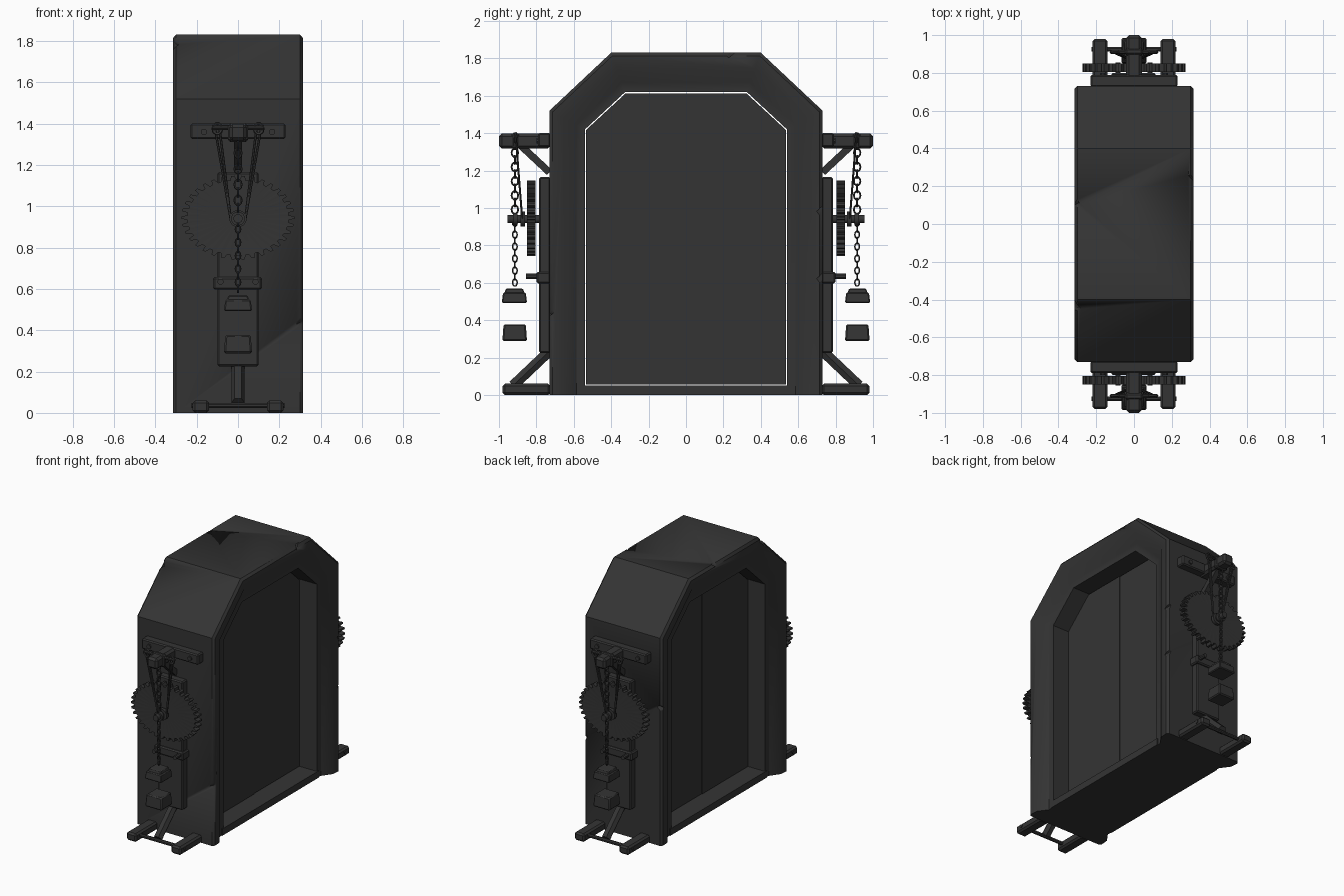
import bpy, bmesh, math
from mathutils import Vector, Matrix

if "Cube" in bpy.data.objects:
    bpy.data.objects.remove(bpy.data.objects["Cube"])

mat = bpy.data.materials.new("dark iron grey")
mat.diffuse_color = (0.034, 0.034, 0.034, 1)
mat.use_nodes = True
mat.node_tree.nodes["Principled BSDF"].inputs["Base Color"].default_value = mat.diffuse_color


def finish(name, bm, mirror=True):
    """Turn a bmesh in world coordinates into an object, mirrored front to back."""
    bmesh.ops.recalc_face_normals(bm, faces=bm.faces)
    me = bpy.data.meshes.new(name)
    bm.to_mesh(me)
    bm.free()
    me.materials.append(mat)
    ob = bpy.data.objects.new(name, me)
    bpy.context.collection.objects.link(ob)
    bpy.ops.object.select_all(action='DESELECT')
    ob.select_set(True)
    bpy.context.view_layer.objects.active = ob
    bpy.ops.object.shade_smooth_by_angle(angle=math.radians(35))
    if mirror:
        m = ob.modifiers.new("other_side", 'MIRROR')
        m.use_axis = (False, True, False)
        m.use_mirror_merge = False
    return ob


def add_box(bm, x0, x1, y0, y1, z0, z1, taper=1.0, bevel=0.0):
    r = bmesh.ops.create_cube(bm, size=1)
    for v in r['verts']:
        k = taper if v.co.z > 0 else 1
        v.co = ((x0 + x1) / 2 + v.co.x * (x1 - x0) * k,
                (y0 + y1) / 2 + v.co.y * (y1 - y0) * k,
                (z0 + z1) / 2 + v.co.z * (z1 - z0))
    if bevel:
        es = list({e for v in r['verts'] for e in v.link_edges})
        bmesh.ops.bevel(bm, geom=es, offset=bevel, segments=1, affect='EDGES')


def box(name, *a, mirror=True, **k):
    bm = bmesh.new()
    add_box(bm, *a, **k)
    return finish(name, bm, mirror)


def add_rod(bm, p, q, r, n=8):
    p, q = Vector(p), Vector(q)
    d = q - p
    m = Matrix.Translation((p + q) / 2) @ d.to_track_quat('Z', 'Y').to_matrix().to_4x4()
    m = m @ Matrix.Rotation(math.pi / n, 4, 'Z')
    bmesh.ops.create_cone(bm, cap_ends=True, segments=n, radius1=r, radius2=r,
                          depth=d.length, matrix=m)


def rods(name, items, n=8):
    bm = bmesh.new()
    for p, q, r in items:
        add_rod(bm, p, q, r, n)
    return finish(name, bm)


def add_link(bm, c, rx, rz, t, turned, n=10, k=5):
    """Oval ring standing upright; turned swaps its plane."""
    rows = []
    for i in range(n):
        a = math.tau * i / n
        row = []
        for j in range(k):
            b = math.tau * j / k
            u = math.cos(a) * (rx + t * math.cos(b))
            w = math.sin(a) * (rz + t * math.cos(b))
            s = t * math.sin(b)
            row.append(bm.verts.new(Vector(c) + Vector((s, u, w) if turned else (u, s, w))))
        rows.append(row)
    for i in range(n):
        for j in range(k):
            bm.faces.new((rows[i][j], rows[(i + 1) % n][j],
                          rows[(i + 1) % n][(j + 1) % k], rows[i][(j + 1) % k]))


# Stone arch: moulded section swept along the gate outline
outer = [(-.73, 0), (-.73, 1.52), (-.40, 1.83), (.40, 1.83), (.73, 1.52), (.73, 0)]
inner = [(-.54, 0), (-.54, 1.42), (-.325, 1.62), (.325, 1.62), (.54, 1.42), (.54, 0)]
section = [(0, -.30), (0, .30), (.08, .315), (.40, .31), (.76, .26), (1, .26),
           (1, -.26), (.76, -.26), (.40, -.31), (.08, -.315)]
bm = bmesh.new()
rings = [[bm.verts.new((x, o[0] + (i[0] - o[0]) * t, o[1] + (i[1] - o[1]) * t))
          for t, x in section] for o, i in zip(outer, inner)]
for a, b in zip(rings, rings[1:]):
    for j in range(len(section)):
        k = (j + 1) % len(section)
        bm.faces.new((a[j], a[k], b[k], b[j]))
bm.faces.new(rings[0])
bm.faces.new(rings[-1])
arch = finish("stone_arch", bm, False)

# Chips knocked out of the arch edges
bm = bmesh.new()
for c in [(-.33, -.75, 1.56), (.33, .75, .98), (.33, .75, .62), (.335, .23, 1.85),
          (-.335, .10, 1.85), (-.33, -.45, 1.80), (-.33, .75, 1.0), (.33, -.75, .45)]:
    bmesh.ops.create_cube(bm, size=.07, matrix=Matrix.Translation(c)
                          @ Matrix.Rotation(.7, 4, 'X') @ Matrix.Rotation(.6, 4, 'Z'))
cutter = finish("chip_cutter", bm, False)
cutter.hide_render = True
m = arch.modifiers.new("chips", 'BOOLEAN')
m.operation, m.object, m.solver = 'DIFFERENCE', cutter, 'EXACT'
bpy.context.view_layer.objects.active = arch
bpy.ops.object.modifier_apply(modifier="chips")
bpy.data.objects.remove(cutter)

# Threshold and the two door leaves
box("threshold", -.265, .265, -.56, .56, 0, .05, mirror=False)
for name, s, d in (("front_door_leaf", -1, .13), ("back_door_leaf", 1, .125)):
    bm = bmesh.new()
    pts = [(0, .055), (.534, .055), (.534, 1.417), (.322, 1.613), (0, 1.613)]
    f = bm.faces.new([bm.verts.new((-d, s * y, z)) for y, z in pts])
    ex = bmesh.ops.extrude_face_region(bm, geom=[f])
    for v in ex['geom']:
        if isinstance(v, bmesh.types.BMVert):
            v.co.x = d
    finish(name, bm, False)

# Wall plate and cross bars (front side, mirrored to the back)
box("wall_plate", -.10, .10, -.785, -.725, .225, 1.165, bevel=.008)
box("upper_cross_bar", -.23, .23, -.79, -.725, 1.325, 1.40, bevel=.008)
box("lower_cross_bar", -.12, .115, -.80, -.725, .597, .657, bevel=.008)
rods("bar_bolts", [((x, -.78, 1.36), (x, -.80, 1.36), .016) for x in (-.165, .165)])
rods("lower_pegs", [((x, -.78, .635), (x, -.855, .635), .015) for x in (-.085, .085)])

# Hoist beam with iron band and braces
box("hoist_beam", -.042, .042, -1.0, -.725, 1.317, 1.397, bevel=.015)
box("beam_band", -.048, .048, -.932, -.892, 1.310, 1.403, bevel=.012)
rods("upper_brace", [((0, -.73, 1.19), (0, -.88, 1.33), .027)], 4)
rods("lower_brace", [((0, -.735, .23), (0, -.925, .05), .032)], 6)

# Feet and their tie rod
bm = bmesh.new()
for s in (-1, 1):
    add_box(bm, s * .18 - .04, s * .18 + .04, -.98, -.725, 0, .06, bevel=.012)
finish("feet", bm)
rods("foot_tie_rod", [((-.225, -.925, .035), (.225, -.925, .035), .013)])

# Oval gear wheel
teeth, bm = 34, bmesh.new()
prof = []
for i in range(teeth):
    for off, r in ((-.32, .9), (-.16, 1), (.16, 1), (.32, .9)):
        a = math.tau * (i + off) / teeth
        prof.append((.273 * r * math.cos(a), .945 + .203 * r * math.sin(a)))
fr = [bm.verts.new((x, -.85, z)) for x, z in prof]
bk = [bm.verts.new((x, -.805, z)) for x, z in prof]
for vs, y in ((fr, -.845), (bk, -.805)):
    c = bm.verts.new((0, y, .945))
    for i in range(len(vs)):
        bm.faces.new((c, vs[i], vs[(i + 1) % len(vs)]))
for i in range(len(fr)):
    k = (i + 1) % len(fr)
    bm.faces.new((fr[i], fr[k], bk[k], bk[i]))
finish("gear_wheel", bm)

# Axle, pulley and drive ropes
rods("gear_axle", [((0, -.73, .94), (0, -.955, .94), .022),
                   ((0, -.862, .94), (0, -.885, .94), .042),
                   ((0, -.90, .94), (0, -.925, .94), .034)], 12)
rods("rope_spindle", [((-.125, -.91, 1.38), (.125, -.91, 1.38), .011)])
rods("drive_ropes", [((s * u, -.91, 1.38), (s * .034, -.875, .93), .006)
                     for s in (-1, 1) for u in (.09, .112)], 6)
bm = bmesh.new()
for s in (-1, 1):
    add_link(bm, (s * .10, -.91, 1.375), .022, .026, .007, False)
finish("rope_eyes", bm)

# Hanging chain: larger links above the axle, smaller below
bm = bmesh.new()
z, i = 1.295, 0
while z > .575:
    big = z > .97
    add_link(bm, (0, -.915, z), .017 if big else .012, .023 if big else .019,
             .0055 if big else .0045, i % 2 == 0)
    z -= .038 if big else .032
    i += 1
finish("hanging_chain", bm)

# Counterweights
bm = bmesh.new()
add_box(bm, -.068, .068, -.985, -.85, .492, .548, taper=.9, bevel=.006)
add_box(bm, -.055, .055, -.972, -.863, .54, .568, taper=.85, bevel=.005)
finish("upper_weight", bm)
box("lower_weight", -.068, .068, -.982, -.85, .288, .378, taper=.9, bevel=.008)
